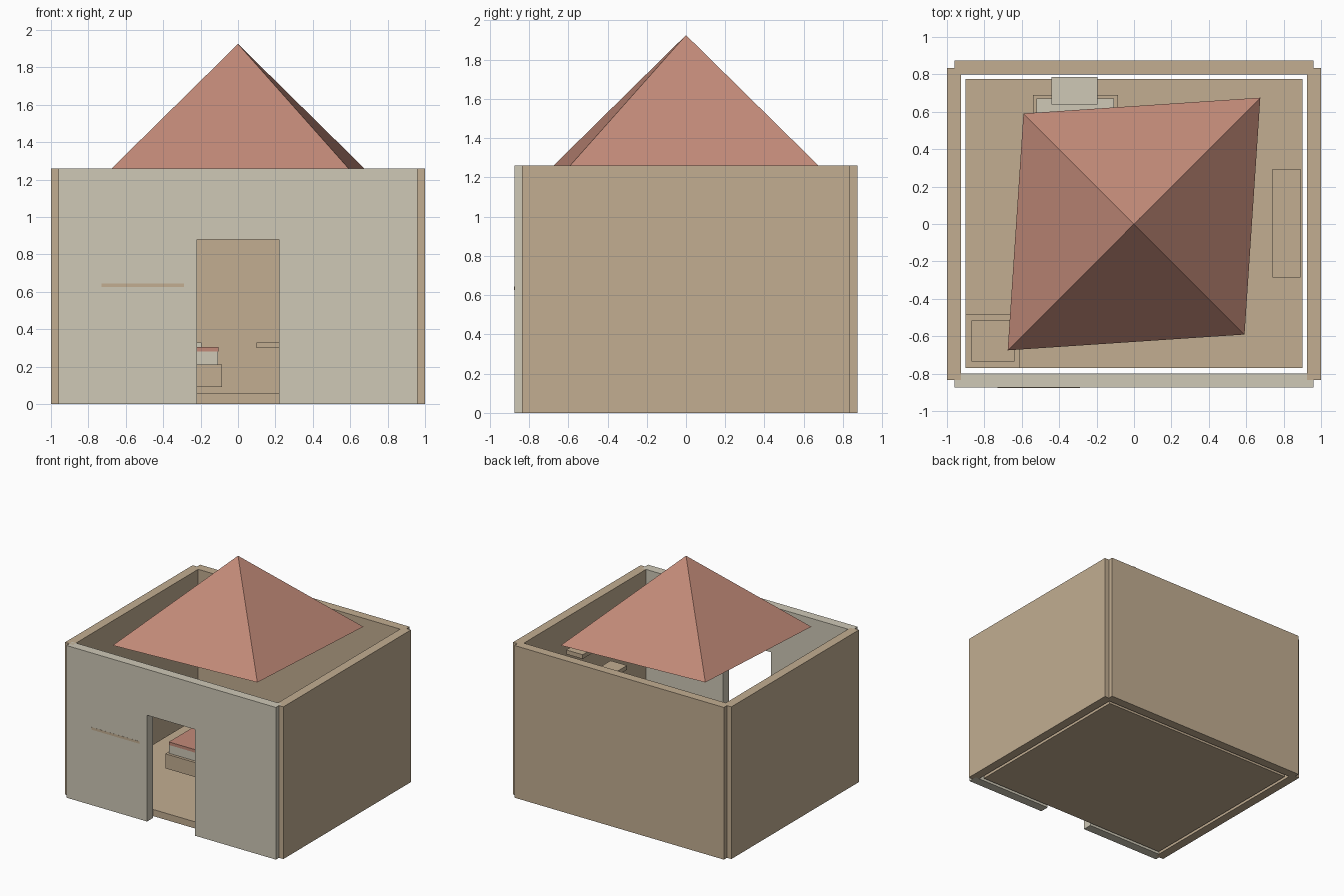
import bpy, bmesh, math

cube = bpy.data.objects.get("Cube")
if cube:
    bpy.data.objects.remove(cube, do_unlink=True)


def material(name, color):
    mat = bpy.data.materials.new(name)
    mat.use_nodes = True
    mat.diffuse_color = (*color, 1)
    mat.node_tree.nodes["Principled BSDF"].inputs["Base Color"].default_value = (*color, 1)
    return mat


STONE = material("pale stone", (0.62, 0.58, 0.47))
TAN = material("tan wood", (0.54, 0.42, 0.285))
CLAY = material("clay red", (0.54, 0.255, 0.19))


def finish(name, bm, mat):
    bmesh.ops.recalc_face_normals(bm, faces=bm.faces)
    mesh = bpy.data.meshes.new(name)
    bm.to_mesh(mesh)
    bm.free()
    mesh.materials.append(mat)
    obj = bpy.data.objects.new(name, mesh)
    bpy.context.collection.objects.link(obj)
    return obj


def box(name, mat, xs, ys, zs):
    """Box spanning the given (low, high) ranges."""
    bm = bmesh.new()
    bmesh.ops.create_cube(bm, size=1)
    for v in bm.verts:
        v.co = [r[0] if c < 0 else r[1] for c, r in zip(v.co, (xs, ys, zs))]
    return finish(name, bm, mat)


WALL_TOP = 1.26
FLOOR_TOP = 0.055

# Floor and plain walls
box("floor", TAN, (-0.9, 0.9), (-0.77, 0.775), (0, FLOOR_TOP))
box("back_wall", TAN, (-0.96, 0.96), (0.8, 0.875), (0, WALL_TOP))
box("left_wall", TAN, (0.925, 1), (-0.835, 0.835), (0, WALL_TOP))
box("right_wall", TAN, (-1, -0.925), (-0.835, 0.835), (0, WALL_TOP))

# Front wall: an outline with a doorway, extruded to wall thickness
half = [(0.22, 0.88), (0.22, 0), (0.96, 0), (0.96, WALL_TOP)]
outline = half + [(-x, z) for x, z in reversed(half)]
bm = bmesh.new()
face = bm.faces.new([bm.verts.new((x, -0.875, z)) for x, z in outline])
extruded = bmesh.ops.extrude_face_region(bm, geom=[face])["geom"]
bmesh.ops.translate(bm, vec=(0, 0.077, 0),
                    verts=[e for e in extruded if isinstance(e, bmesh.types.BMVert)])
finish("front_wall", bm, STONE)

# Slim trim strip nearly flush with the front wall
box("wall_trim", TAN, (-0.73, -0.29), (-0.876, -0.83), (0.625, 0.645))

# Four-sided roof, squashed along one diagonal
bm = bmesh.new()
bmesh.ops.create_cone(bm, cap_ends=True, segments=4, radius1=0.955, radius2=0,
                      depth=0.665)
bmesh.ops.remove_doubles(bm, verts=bm.verts, dist=0.0001)
roof = finish("roof", bm, CLAY)
roof.scale = (1, 0.875, 1)
roof.rotation_euler.z = math.radians(45)
roof.location.z = WALL_TOP + 0.665 / 2

# Bed
box("bed_frame", TAN, (-0.54, -0.085), (-0.18, 0.69), (0.09, 0.21))
box("mattress", STONE, (-0.52, -0.107), (-0.157, 0.67), (0.21, 0.285))
box("blanket", CLAY, (-0.522, -0.105), (-0.159, 0.38), (0.28, 0.305))
box("pillow", STONE, (-0.44, -0.195), (0.64, 0.785), (0.27, 0.33))

# Pedestal table
box("table_top", TAN, (0.1, 0.54), (-0.2, 0.22), (0.3, 0.33))
box("table_leg", TAN, (0.28, 0.36), (-0.03, 0.05), (FLOOR_TOP, 0.3))

# Two wall shelves
for name, top in (("lower_shelf", 0.71), ("upper_shelf", 1.02)):
    box(name, TAN, (0.74, 0.89), (-0.285, 0.295), (top - 0.035, top))

# Corner chest with a raised lid
box("chest", TAN, (-0.9, -0.61), (-0.77, -0.48), (FLOOR_TOP, 0.33))
box("chest_lid", TAN, (-0.87, -0.64), (-0.735, -0.515), (0.33, 0.37))
